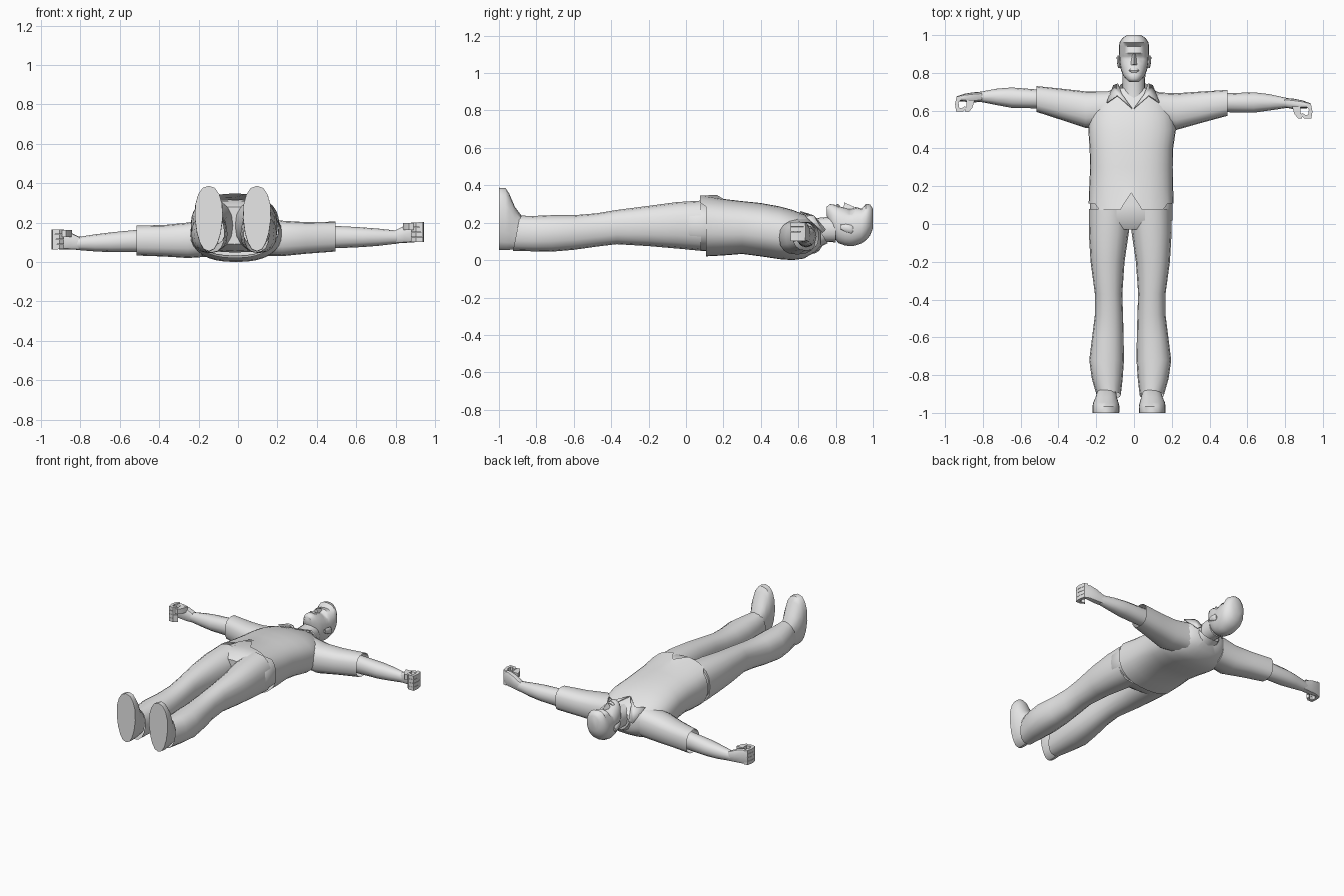
import bpy, bmesh, math
from mathutils import Vector

grey = bpy.data.materials.new("plain_grey")
grey.diffuse_color = (0.8, 0.8, 0.8, 1)


def finish(name, bm, angle=40, recalc=True):
    if recalc:
        bmesh.ops.recalc_face_normals(bm, faces=bm.faces)
    me = bpy.data.meshes.new(name)
    bm.to_mesh(me)
    bm.free()
    me.materials.append(grey)
    ob = bpy.data.objects.new(name, me)
    bpy.context.collection.objects.link(ob)
    bpy.ops.object.select_all(action='DESELECT')
    ob.select_set(True)
    bpy.context.view_layer.objects.active = ob
    bpy.ops.object.shade_smooth_by_angle(angle=math.radians(angle))
    return ob


def loft(name, axis, sections, n=16, power=2.2, caps=(True, True), warp=None, angle=40):
    """Sections are (position, a0, a1, z0, z1); a is x on the y axis, y on the x axis."""
    bm = bmesh.new()
    rings = []
    for k, (t, a0, a1, z0, z1) in enumerate(sections):
        ring = []
        for i in range(n):
            w = 2 * math.pi * i / n
            c, s = math.cos(w), math.sin(w)
            a = (a0 + a1) / 2 + (a1 - a0) / 2 * math.copysign(abs(c) ** (2 / power), c)
            z = (z0 + z1) / 2 + (z1 - z0) / 2 * math.copysign(abs(s) ** (2 / power), s)
            p = Vector((a, t, z)) if axis == 'y' else Vector((t, a, z))
            ring.append(bm.verts.new(warp(p, k) if warp else p))
        rings.append(ring)
    for r, q in zip(rings, rings[1:]):
        for i in range(n):
            j = (i + 1) % n
            bm.faces.new((r[i], r[j], q[j], q[i]))
    if caps[0]:
        bm.faces.new(rings[0][::-1])
    if caps[1]:
        bm.faces.new(rings[-1])
    return finish(name, bm, angle)


def prism(name, outline, z0, z1, warp):
    bm = bmesh.new()
    lo = [bm.verts.new(warp(Vector((x, y, z0)), 0)) for x, y in outline]
    hi = [bm.verts.new(warp(Vector((x, y, z1)), 0)) for x, y in outline]
    bm.faces.new(lo)
    bm.faces.new(hi)
    for i in range(len(lo)):
        j = (i + 1) % len(lo)
        bm.faces.new((lo[i], lo[j], hi[j], hi[i]))
    return finish(name, bm, 30)


# Shirt body, open at the hem with a notch at the front
def hem(p, k):
    if k == 0:
        if p.z > 0.2 and abs(p.x + 0.015) < 0.01:
            p.y = 0.165
        elif p.z < 0.3:
            p.y = 0.108
    return p


loft("shirt_body", 'y', [
    (0.075, -0.24, 0.21, 0.02, 0.348), (0.2, -0.237, 0.207, 0.025, 0.327),
    (0.3, -0.232, 0.205, 0.033, 0.315), (0.4, -0.235, 0.207, 0.02, 0.305),
    (0.5, -0.242, 0.222, 0.005, 0.287), (0.57, -0.235, 0.215, 0.0, 0.268),
    (0.63, -0.215, 0.195, 0.008, 0.245), (0.685, -0.17, 0.15, 0.04, 0.222),
    (0.72, -0.10, 0.09, 0.075, 0.2)], n=32, power=2.4, caps=(False, True), warp=hem)

# Shirt collar: band round the neck and two pointed flaps
loft("collar_band", 'y', [(0.68, -0.105, 0.10, 0.06, 0.225), (0.757, -0.078, 0.076, 0.09, 0.205)],
     caps=(False, False), warp=lambda p, k: Vector((p.x, p.y - (p.z - 0.09) * 0.6, p.z)))
for side, s in (("left", -1), ("right", 1)):
    bm = bmesh.new()
    pts = [(0.004, 0.612, 0.262), (0.06, 0.69, 0.232), (0.08, 0.745, 0.165), (0.105, 0.735, 0.15),
           (0.14, 0.645, 0.236), (0.085, 0.682, 0.24)]
    v = [bm.verts.new((s * x - 0.005, y, z)) for x, y, z in pts]
    bm.faces.new((v[0], v[1], v[5]))
    bm.faces.new((v[1], v[2], v[3], v[5]))
    bm.faces.new((v[3], v[4], v[5]))
    ob = finish(side + "_collar_flap", bm, 30)
    ob.modifiers.new("thickness", 'SOLIDIFY').thickness = 0.008

# Trousers: hips and two legs
loft("hips", 'y', [(0.25, -0.22, 0.19, 0.05, 0.29), (0.1, -0.232, 0.203, 0.048, 0.318),
                   (0.02, -0.233, 0.203, 0.055, 0.312), (-0.03, -0.20, 0.165, 0.09, 0.28)],
     n=24, power=2.5)
for side, s in (("left", -1), ("right", 1)):
    def place(p, k, s=s):
        return Vector((-0.02 + s * p.x, p.y, p.z))

    def cuff(p, k, s=s):
        if k == 8:
            p.y += (p.z - 0.15) * 0.2
        return Vector((-0.02 + s * p.x, p.y, p.z))

    loft(side + "_trouser_leg", 'y', [
        (0.08, -0.005, 0.218, 0.05, 0.318), (-0.05, 0.008, 0.219, 0.062, 0.31),
        (-0.2, 0.03, 0.21, 0.075, 0.29), (-0.37, 0.042, 0.187, 0.085, 0.268),
        (-0.48, 0.038, 0.187, 0.072, 0.25), (-0.6, 0.035, 0.202, 0.055, 0.24),
        (-0.72, 0.033, 0.217, 0.045, 0.24), (-0.82, 0.04, 0.203, 0.047, 0.236),
        (-0.905, 0.05, 0.178, 0.05, 0.238)], power=2.3, caps=(True, False), warp=cuff)

    # Shoe, narrower at the heel and standing on a flat sole
    def shoe(p, k, s=s):
        f = 0.84 + 0.16 * min(1, max(0, (p.z - 0.1) / 0.15))
        return Vector((-0.026 + s * (0.12 + (p.x - 0.12) * f), p.y, p.z))

    loft(side + "_shoe", 'y', [
        (-1.0, 0.05, 0.195, 0.055, 0.387), (-0.965, 0.049, 0.196, 0.053, 0.385),
        (-0.945, 0.053, 0.193, 0.055, 0.355), (-0.915, 0.06, 0.182, 0.057, 0.285),
        (-0.87, 0.065, 0.17, 0.065, 0.225)], power=2.3, warp=shoe)

    # Arms slope slightly, in opposite ways on the two sides
    def arm(p, k, s=s):
        return Vector((s * p.x - 0.02 * max(0, 1 - p.x), p.y - s * 0.02 * p.x, p.z + s * 0.02 * p.x))

    loft(side + "_sleeve", 'x', [
        (0.12, 0.52, 0.70, 0.03, 0.225), (0.24, 0.503, 0.697, 0.025, 0.205),
        (0.36, 0.54, 0.708, 0.035, 0.195), (0.505, 0.583, 0.72, 0.043, 0.195)],
        power=2.5, caps=(True, False), warp=arm)
    loft(side + "_forearm", 'x', [
        (0.4, 0.60, 0.70, 0.06, 0.18), (0.52, 0.602, 0.703, 0.06, 0.172),
        (0.64, 0.602, 0.71, 0.063, 0.163), (0.72, 0.615, 0.702, 0.068, 0.155),
        (0.82, 0.632, 0.682, 0.078, 0.142)], n=12, warp=arm)
    loft(side + "_palm", 'x', [
        (0.80, 0.633, 0.684, 0.078, 0.143), (0.85, 0.625, 0.68, 0.08, 0.168),
        (0.895, 0.63, 0.672, 0.082, 0.182), (0.935, 0.632, 0.658, 0.085, 0.182)],
        n=12, power=3, warp=arm)
    # Curled fingers gripping round an open hole, and a thumb
    for f in range(4):
        prism(f"{side}_finger_{f + 1}", [
            (0.915, 0.662), (0.938, 0.655), (0.946, 0.615), (0.94, 0.577), (0.905, 0.576),
            (0.882, 0.594), (0.892, 0.606), (0.912, 0.594), (0.925, 0.598), (0.927, 0.625),
            (0.915, 0.64)], 0.083 + f * 0.0255, 0.107 + f * 0.0255, arm)
    prism(side + "_thumb", [(0.84, 0.64), (0.852, 0.60), (0.872, 0.575), (0.893, 0.578),
                            (0.885, 0.605), (0.885, 0.64)], 0.145, 0.18, arm)

# Neck and head
loft("neck", 'y', [(0.62, -0.065, 0.06, 0.09, 0.235), (0.7, -0.06, 0.058, 0.098, 0.225),
                   (0.80, -0.06, 0.06, 0.095, 0.235)])


def face(p, k):
    # Pressed-in eye sockets and a lifted parting at the hairline
    if k in (5, 6) and p.z > 0.22 and 0.015 < abs(p.x) < 0.055:
        p.z -= 0.012
    if k == 9 and p.z > 0.28 and p.x < 0:
        p.z += 0.004
    return p


head = [(0.752, 0.025, 0.235, 0.285), (0.768, 0.042, 0.18, 0.3), (0.79, 0.06, 0.12, 0.297),
        (0.815, 0.069, 0.09, 0.288), (0.85, 0.075, 0.078, 0.28), (0.873, 0.077, 0.075, 0.275),
        (0.888, 0.078, 0.075, 0.275), (0.905, 0.08, 0.078, 0.284), (0.94, 0.08, 0.09, 0.275),
        (0.962, 0.077, 0.105, 0.3), (0.984, 0.062, 0.13, 0.298), (1.0, 0.038, 0.17, 0.275)]
loft("head", 'y', [(y, -w, w, a, b) for y, w, a, b in head], n=20, warp=face, angle=50)

# Nose, lips and ears
bm = bmesh.new()
v = [bm.verts.new(c) for c in ((-0.008, 0.9, 0.275), (0.008, 0.9, 0.275), (-0.019, 0.84, 0.272),
                               (0.019, 0.84, 0.272), (0, 0.898, 0.285), (0, 0.846, 0.308))]
for f in ((0, 2, 5, 4), (1, 4, 5, 3), (2, 3, 5), (0, 4, 1), (0, 1, 3, 2)):
    bm.faces.new([v[i] for i in f])
finish("nose", bm)
loft("lips", 'y', [(0.802, -0.018, 0.018, 0.27, 0.296), (0.812, -0.027, 0.027, 0.27, 0.3),
                   (0.822, -0.018, 0.018, 0.27, 0.293)], n=8)
for side, s in (("left", -1), ("right", 1)):
    loft(side + "_ear", 'y', [
        (0.825, s * 0.078 - 0.006, s * 0.078 + 0.006, 0.165, 0.19),
        (0.855, s * 0.081 - 0.009, s * 0.081 + 0.009, 0.15, 0.192),
        (0.882, s * 0.083 - 0.009, s * 0.083 + 0.009, 0.142, 0.188),
        (0.892, s * 0.081 - 0.005, s * 0.081 + 0.005, 0.15, 0.178)], n=8)
